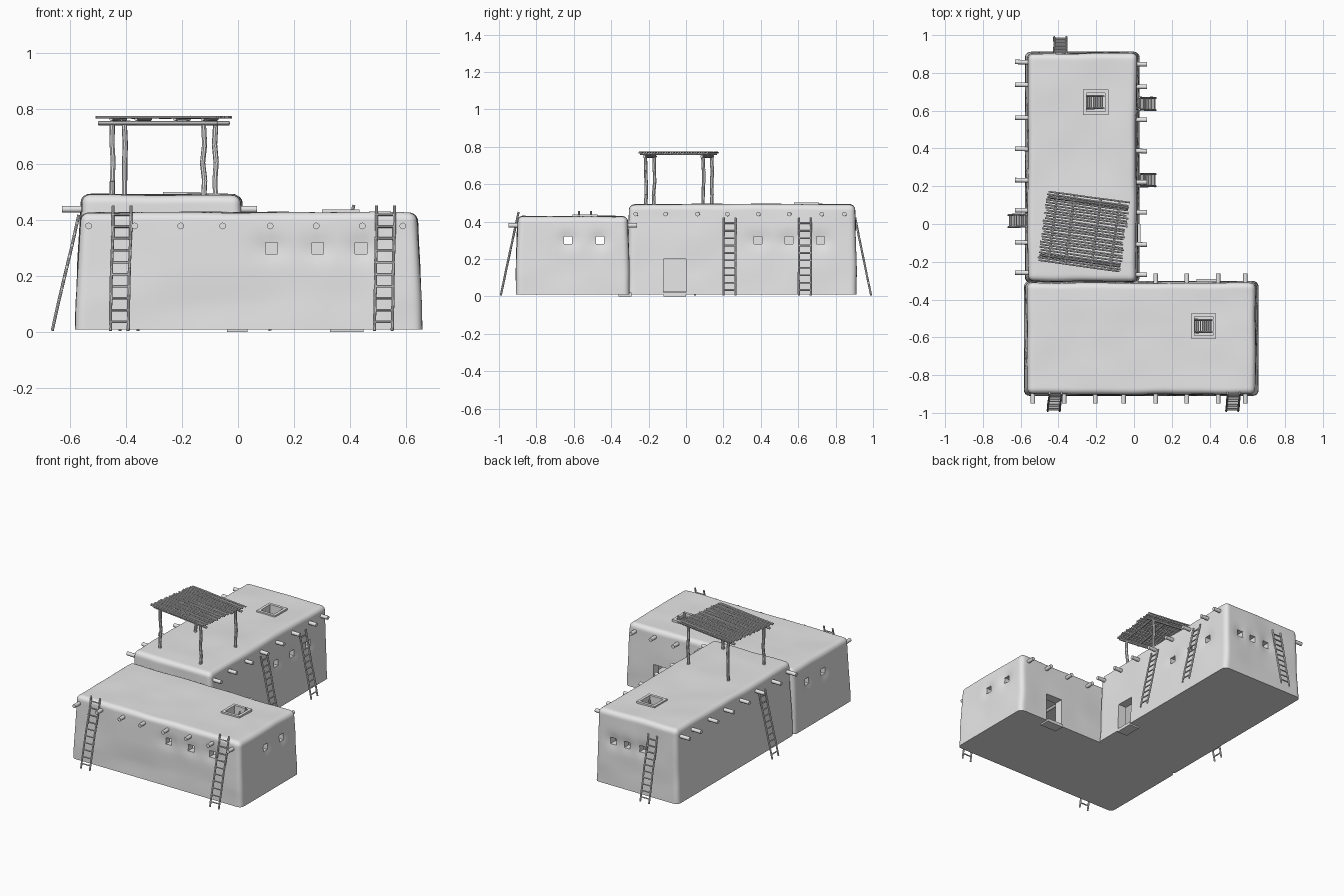
import bpy, bmesh, math, random
from mathutils import Vector, Matrix, noise

random.seed(4)
if "Cube" in bpy.data.objects:
    bpy.data.objects.remove(bpy.data.objects["Cube"])

clay = bpy.data.materials.new("plain_grey")
clay.use_nodes = True
GREY = (0.8, 0.8, 0.8, 1)
clay.diffuse_color = GREY
clay.node_tree.nodes["Principled BSDF"].inputs["Base Color"].default_value = GREY


def finish(bm, name, angle=40):
    """Turn a bmesh into a smooth shaded object."""
    mesh = bpy.data.meshes.new(name)
    bm.to_mesh(mesh)
    bm.free()
    mesh.materials.append(clay)
    ob = bpy.data.objects.new(name, mesh)
    bpy.context.collection.objects.link(ob)
    smooth(ob, angle)
    return ob


def smooth(ob, angle):
    bpy.ops.object.select_all(action='DESELECT')
    ob.select_set(True)
    bpy.context.view_layer.objects.active = ob
    bpy.ops.object.shade_smooth_by_angle(angle=math.radians(angle))


def add_box(bm, lo, hi):
    lo, hi = Vector(lo), Vector(hi)
    m = Matrix.Translation((lo + hi) / 2) @ Matrix.Diagonal((*(hi - lo), 1))
    bmesh.ops.create_cube(bm, size=1, matrix=m)


def add_pole(bm, a, b, r, sides=8):
    a, b = Vector(a), Vector(b)
    m = Matrix.Translation((a + b) / 2) @ (b - a).to_track_quat('Z', 'Y').to_matrix().to_4x4()
    bmesh.ops.create_cone(bm, cap_ends=True, segments=sides, radius1=r, radius2=r,
                          depth=(b - a).length, matrix=m)


def add_crooked_pole(bm, a, b, r, wobble, parts=4):
    a, b = Vector(a), Vector(b)
    pts = [a.lerp(b, i / parts) for i in range(parts + 1)]
    for p in pts[1:-1]:
        p += Vector([random.uniform(-wobble, wobble) for _ in range(3)])
    for p, q in zip(pts, pts[1:]):
        add_pole(bm, p, q, r)


def adobe_block(name, lo, hi, openings, holes, radius=0.03, wall=0.05):
    """Soft-edged hollow block; openings dent the wall, holes are cut out."""
    lo, hi = Vector(lo), Vector(hi)
    mid, half = (lo + hi) / 2, (hi - lo) / 2
    bm = bmesh.new()
    bmesh.ops.create_cube(bm, size=2)
    bmesh.ops.subdivide_edges(bm, edges=bm.edges[:], cuts=45, use_grid_fill=True)
    for v in bm.verts:
        # denser loops near the edges, then rounded corners
        p = Vector([math.sin(c * math.pi / 2) * h for c, h in zip(v.co, half)])
        core = Vector([max(-h + radius, min(h - radius, c)) for c, h in zip(p, half)])
        if p.z < 0:
            core.z = p.z
        d = p - core
        if d.length > 1e-6:
            p = core + d.normalized() * min(radius, d.length if p.z <= -half.z else radius)
        up = (p.z + half.z) / (2 * half.z)
        p.x += math.copysign(0.018, p.x) * (1 - up) * min(1, abs(p.x) / half.x)
        p.y += math.copysign(0.010, p.y) * (1 - up) * min(1, abs(p.y) / half.y)
        p += mid
        for centre, normal in openings:
            near = math.exp(-((p - Vector(centre)).length / 0.045) ** 2)
            p -= Vector(normal) * 0.012 * near
        p += noise.noise_vector(p * 5) * 0.006 * min(1, up * 4)
        v.co = p
    block = finish(bm, name)
    inner = (lo + Vector((wall, wall, 0.02)), hi - Vector((wall, wall, wall)))
    for cut_lo, cut_hi in [inner] + holes:
        bm = bmesh.new()
        add_box(bm, cut_lo, cut_hi)
        cutter = finish(bm, "cutter")
        cutter.hide_render = True
        mod = block.modifiers.new("cut", 'BOOLEAN')
        mod.operation = 'DIFFERENCE'
        mod.solver = 'EXACT'
        mod.object = cutter
        bpy.context.view_layer.objects.active = block
        bpy.ops.object.modifier_apply(modifier=mod.name)
        bpy.data.objects.remove(cutter)
    smooth(block, 35)


def window(x, y, z, normal):
    """Opening centre, outward normal and the box that cuts it."""
    n = Vector(normal)
    size = Vector([0.08 if abs(c) else 0.021 for c in n])
    c = Vector((x, y, z))
    return (c, n), (c - size, c + size)


# Front wing
wins = [window(x, -0.90, 0.30, (0, -1, 0)) for x in (0.12, 0.285, 0.44)]
for y in (-0.63, -0.46):
    wins += [window(0.645, y, 0.30, (1, 0, 0)), window(-0.57, y, 0.30, (-1, 0, 0))]
HATCH_F, HATCH_B = (0.368, -0.54), (-0.202, 0.645)


def hatch_hole(c):
    return (c[0] - 0.05, c[1] - 0.05, 0.3), (c[0] + 0.05, c[1] + 0.05, 0.6)


adobe_block("front_wing", (-0.565, -0.90, 0.01), (0.642, -0.312, 0.428), [w[0] for w in wins],
            [w[1] for w in wins] + [hatch_hole(HATCH_F),
                                    ((0.33, -0.38, 0.02), (0.45, -0.25, 0.2))])

# Rear wing
wins = [window(0.02, y, 0.30, (1, 0, 0)) for y in (0.385, 0.55, 0.72)]
wins += [window(x, 0.90, 0.30, (0, 1, 0)) for x in (-0.1, -0.2, -0.31)]
adobe_block("rear_wing", (-0.56, -0.302, 0.01), (0.012, 0.902, 0.492), [w[0] for w in wins],
            [w[1] for w in wins] + [hatch_hole(HATCH_B),
                                    ((-0.06, -0.12, 0.02), (0.08, 0.0, 0.2))])

# Door sills
for name, lo, hi in (("front_wing_sill", (0.33, -0.36, 0.0), (0.45, -0.292, 0.02)),
                     ("rear_wing_sill", (-0.04, -0.12, 0.0), (0.034, 0.0, 0.02))):
    bm = bmesh.new()
    add_box(bm, lo, hi)
    finish(bm, name)

# Roof hatch frames
for name, (x, y), z in (("front_hatch_frame", HATCH_F, 0.427), ("rear_hatch_frame", HATCH_B, 0.49)):
    bm = bmesh.new()
    for s in (-1, 1):
        add_box(bm, (x + s * 0.058 - 0.009, y - 0.067, z - 0.02), (x + s * 0.058 + 0.009, y + 0.067, z + 0.012))
        add_box(bm, (x - 0.049, y + s * 0.058 - 0.009, z - 0.02), (x + 0.049, y + s * 0.058 + 0.009, z + 0.012))
    finish(bm, name)

# Roof beams poking out of the walls
bm = bmesh.new()
for y in (-0.265, -0.105, 0.065, 0.225, 0.39, 0.555, 0.73, 0.85):
    add_pole(bm, (-0.63, y + 0.008, 0.44), (0.068, y - 0.004, 0.44), 0.012, 12)
finish(bm, "rear_roof_beams")
bm = bmesh.new()
for x in (-0.535, -0.37, -0.205, -0.055, 0.115, 0.28, 0.445, 0.59):
    add_pole(bm, (x, -0.95, 0.38), (x, -0.262 if x > 0.05 else -0.33, 0.38), 0.012, 12)
finish(bm, "front_roof_beams")


# Ladders
def ladder(name, foot, top, side, rungs=10):
    foot, top, side = Vector(foot), Vector(top), Vector(side) * 0.032
    bm = bmesh.new()
    for s in (-1, 1):
        add_crooked_pole(bm, foot + side * s, top + side * s, 0.0055, 0.0015)
    for i in range(rungs):
        c = foot.lerp(top, 0.07 + 0.86 * i / (rungs - 1))
        add_pole(bm, c - side * 1.15, c + side * 1.15, 0.0045, 6)
    finish(bm, name)


X, Y = (1, 0, 0), (0, 1, 0)
ladder("front_ladder_1", (-0.425, -0.99, 0.005), (-0.415, -0.895, 0.452), X)
ladder("front_ladder_2", (0.52, -0.99, 0.005), (0.528, -0.895, 0.452), X)
ladder("side_ladder_1", (0.115, 0.232, 0.005), (0.028, 0.232, 0.42), Y)
ladder("side_ladder_2", (0.115, 0.635, 0.005), (0.028, 0.637, 0.42), Y)
ladder("far_side_ladder", (-0.665, 0.015, 0.005), (-0.57, 0.018, 0.42), Y)
ladder("back_ladder", (-0.39, 0.99, 0.005), (-0.39, 0.905, 0.42), X)
ladder("front_hatch_ladder", (0.30, -0.54, 0.03), (0.415, -0.54, 0.455), Y)
ladder("rear_hatch_ladder", (-0.28, 0.645, 0.03), (-0.16, 0.645, 0.48), Y)

# Rooftop shade shelter, turned slightly
turn = Matrix.Translation((-0.265, -0.04, 0)) @ Matrix.Rotation(math.radians(-8), 4, 'Z')


def shelter_part(name, poles):
    bm = bmesh.new()
    for a, b, r, wobble in poles:
        add_crooked_pole(bm, turn @ Vector(a), turn @ Vector(b), r, wobble)
    finish(bm, name)


shelter_part("shelter_posts", [((sx * 0.165, sy * 0.155, 0.475), (sx * 0.165, sy * 0.155, 0.742), 0.0095, 0.004)
                               for sx in (-1, 1) for sy in (-1, 1)])
shelter_part("shelter_beams", [((-0.215, y, 0.748), (0.215, y, 0.748), 0.008, 0.001)
                               for y in (-0.155, 0.155)])
shelter_part("shelter_rafters", [((x, -0.185, 0.762), (x, 0.185, 0.762), 0.006, 0.001)
                                 for x in (-0.165, -0.075, 0.065, 0.165)])
slats = []
for i in range(27):
    y = -0.183 + 0.366 * i / 26
    slats.append(((-0.21 - random.uniform(0, 0.015), y, 0.769),
                  (0.21 + random.uniform(0, 0.015), y + random.uniform(-0.003, 0.003), 0.769), 0.0045, 0.001))
shelter_part("shelter_slats", slats)
